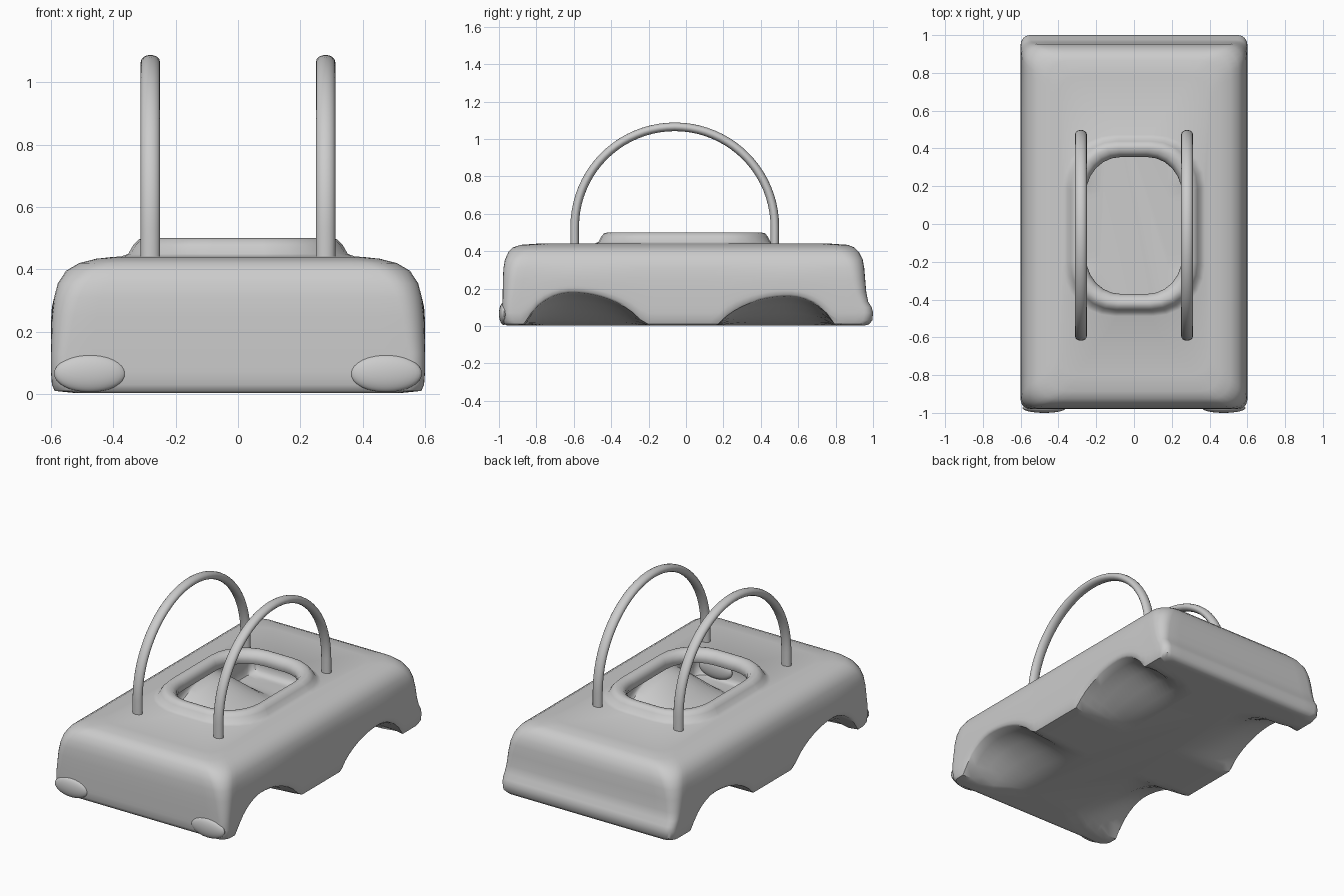
import bpy, bmesh, math

if "Cube" in bpy.data.objects:
    bpy.data.objects.remove(bpy.data.objects["Cube"])

NS, NF, NC = 44, 14, 6   # segments per long side, short side, corner


def new_object(name, bm, angle=40):
    bmesh.ops.recalc_face_normals(bm, faces=bm.faces)
    me = bpy.data.meshes.new(name)
    bm.to_mesh(me)
    bm.free()
    ob = bpy.data.objects.new(name, me)
    bpy.context.collection.objects.link(ob)
    bpy.ops.object.select_all(action='DESELECT')
    bpy.context.view_layer.objects.active = ob
    ob.select_set(True)
    bpy.ops.object.shade_smooth_by_angle(angle=math.radians(angle))
    return ob


def outline(hx, yf, yb, rx, ry):
    """Rounded rectangle with a fixed point count, anticlockwise."""
    pts = []
    corners = [(hx - rx, yb - ry, 0), (-hx + rx, yb - ry, 90),
               (-hx + rx, yf + ry, 180), (hx - rx, yf + ry, 270)]
    for i, (cx, cy, a0) in enumerate(corners):
        for k in range(NC + 1):
            a = math.radians(a0 + 90 * k / NC)
            pts.append((cx + rx * math.cos(a), cy + ry * math.sin(a)))
        nx, ny, na = corners[(i + 1) % 4]
        a = math.radians(na)
        end = (nx + rx * math.cos(a), ny + ry * math.sin(a))
        start = pts[-1]
        n = NF if i % 2 == 0 else NS
        for k in range(1, n):
            t = k / n
            pts.append((start[0] + (end[0] - start[0]) * t,
                        start[1] + (end[1] - start[1]) * t))
    return pts


def arch(y):
    """Height of the wheel arches along the side."""
    z = 0
    for c, front, back, h in ((-0.61, 0.25, 0.38, 0.175), (0.55, 0.37, 0.24, 0.155)):
        u = (y - c) / (front if y < c else back)
        if abs(u) < 1:
            z = max(z, h * (1 - u * u) ** 0.75)
    return z


def bridge(bm, a, b):
    for i in range(len(a)):
        j = (i + 1) % len(a)
        bm.faces.new((a[i], a[j], b[j], b[i]))


# car body shell: floor rings, then walls, deck and raised cockpit rim
bm = bmesh.new()
rings = []
for hx, y, fade in ((0.18, 0.80, 0), (0.27, 0.86, 0.15), (0.36, 0.91, 0.42),
                    (0.45, 0.94, 0.72), (0.53, 0.96, 0.93)):
    rings.append([bm.verts.new((px, py, 0.004 + arch(py) * fade))
                  for px, py in outline(hx, -y, y, 0.06, 0.06)])
bm.faces.new(rings[0])

walls = [(0.010, 0.588, -0.970, 0.980, 0.06), (0.030, 0.597, -0.978, 0.996, 0.05),
         (0.070, 0.600, -0.980, 1.000, 0.05), (0.100, 0.600, -0.980, 0.993, 0.05),
         (0.130, 0.600, -0.980, 0.974, 0.05), (0.180, 0.599, -0.980, 0.964, 0.06),
         (0.250, 0.597, -0.979, 0.958, 0.07), (0.310, 0.590, -0.976, 0.953, 0.08),
         (0.355, 0.578, -0.968, 0.945, 0.09), (0.395, 0.552, -0.950, 0.925, 0.10),
         (0.420, 0.510, -0.925, 0.900, 0.10), (0.434, 0.455, -0.885, 0.865, 0.10),
         (0.440, 0.400, -0.800, 0.780, 0.10)]
for z, hx, yf, yb, r in walls:
    ring = []
    for px, py in outline(hx, yf, yb, r, r):
        lift = arch(py) * max(0, 1 - z / 0.3)
        ring.append(bm.verts.new((px, py, z + lift)))
    rings.append(ring)

for z, hx, hy in ((0.441, 0.375, 0.480), (0.450, 0.352, 0.460), (0.478, 0.336, 0.446),
                  (0.496, 0.318, 0.430), (0.500, 0.300, 0.412), (0.494, 0.276, 0.388),
                  (0.475, 0.260, 0.370), (0.450, 0.255, 0.362), (0.425, 0.262, 0.370)):
    rings.append([bm.verts.new((px, py - 0.008, z))
                  for px, py in outline(hx, -hy, hy, hx * 0.72, hy * 0.55)])
for a, b in zip(rings, rings[1:]):
    bridge(bm, a, b)
new_object("car_body", bm)

# two hoop-shaped shoulder straps
for side, label in ((-1, "left"), (1, "right")):
    bm = bmesh.new()
    R, cy, cz, n = 0.535, -0.06, 0.53, 40
    path = [(cy + R, 0.42, 0)]
    for k in range(n + 1):
        a = math.pi * k / n
        path.append((cy + R * math.cos(a), cz + R * math.sin(a), a))
    path.append((cy - R, 0.42, math.pi))
    hoops = []
    for py, pz, a in path:
        ring = []
        for k in range(16):
            t = 2 * math.pi * k / 16
            d = 0.023 * math.sin(t)
            ring.append(bm.verts.new((side * 0.281 + 0.031 * math.cos(t),
                                      py + d * math.cos(a), pz + d * math.sin(a))))
        hoops.append(ring)
    for a, b in zip(hoops, hoops[1:]):
        bridge(bm, a, b)
    bm.faces.new(hoops[0])
    bm.faces.new(hoops[-1])
    new_object(label + "_strap", bm)

    # oval headlight on the front corner
    bm = bmesh.new()
    bmesh.ops.create_uvsphere(bm, u_segments=32, v_segments=16, radius=1)
    for v in bm.verts:
        v.co = (side * 0.475 + v.co.x * 0.115, -0.974 + v.co.y * 0.026,
                0.066 + v.co.z * 0.06)
    new_object(label + "_headlight", bm)
